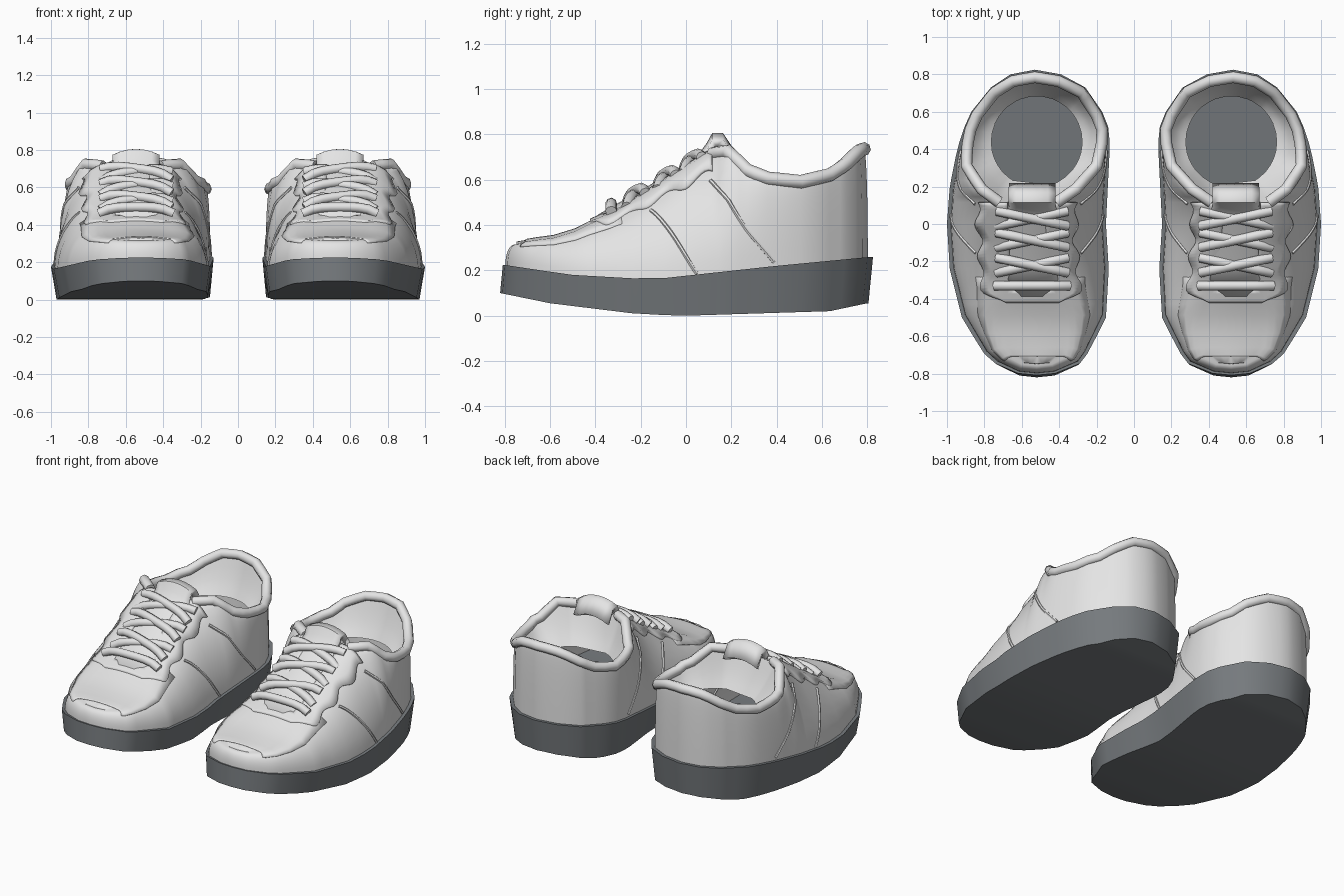
import bpy, bmesh, math
from mathutils import Vector

if "Cube" in bpy.data.objects:
    bpy.data.objects.remove(bpy.data.objects["Cube"])


def material(name, rgb):
    m = bpy.data.materials.new(name)
    m.diffuse_color = (*rgb, 1)
    m.use_nodes = True
    m.node_tree.nodes["Principled BSDF"].inputs["Base Color"].default_value = m.diffuse_color
    return m


WHITE = material("light_leather", (0.78, 0.78, 0.78))
GREY = material("grey_rubber", (0.18, 0.195, 0.207))


def lerp(table, y):
    """Piecewise linear lookup in a list of (y, value)."""
    if y <= table[0][0]:
        return table[0][1]
    for (a, u), (b, v) in zip(table, table[1:]):
        if y <= b:
            return u + (v - u) * (y - a) / (b - a)
    return table[-1][1]


# Plan outline: y, inner x, outer x
PLAN = [(-.82, .52, .52), (-.81, .42, .62), (-.755, .29, .74), (-.7, .25, .8), (-.5, .15, .92),
        (-.24, .135, .985), (0, .15, 1.0), (.2, .14, .985), (.4, .13, .945), (.5, .13, .915),
        (.6, .17, .87), (.73, .26, .765), (.8, .39, .66), (.825, .53, .53)]
INNER = [(p[0], p[1]) for p in PLAN]
OUTER = [(p[0], p[2]) for p in PLAN]
SOLE_TOP = [(-.82, .225), (-.5, .18), (-.15, .16), (.4, .22), (.82, .26)]
SOLE_LOW = [(-.82, .10), (-.6, .055), (-.2, .006), (0, 0), (.65, .02), (.82, .055)]
RIM_Z = [(-.82, .315), (-.7, .33), (-.55, .345), (-.44, .40), (-.3, .46), (-.1, .585), (.1, .71),
         (.19, .725), (.28, .64), (.37, .605), (.52, .59), (.65, .62), (.73, .67), (.79, .72), (.82, .735)]
RIM_RATIO = [(-.82, .8), (-.7, .7), (-.5, .52), (-.35, .38), (-.1, .34), (.12, .38), (.19, .62),
             (.32, .88), (.5, .96), (.82, .94)]
ROUND = [(-.7, .85), (-.4, 1.0), (-.1, 1.2), (.15, 1.2), (.4, .9)]
YS = [-.82, -.81, -.755, -.7, -.6, -.5, -.44, -.35, -.24, -.1, 0, .12, .15, .19, .24, .28, .32,
      .37, .44, .52, .6, .65, .7, .73, .77, .8, .815, .825]


def surf(y, side, t):
    """Upper surface: t 0..1 climbs the wall, 1..2 crosses to the centre line."""
    xi, xo = lerp(INNER, y), lerp(OUTER, y)
    c, hw = (xi + xo) / 2, (xo - xi) / 2 * .955
    z0, rz = lerp(SOLE_TOP, y) - .01, lerp(RIM_Z, y)
    rim, p = hw * lerp(RIM_RATIO, y), lerp(ROUND, y)
    y0 = y * .972
    y1 = y0 + max(0, -.6 - y) * .22 - max(0, y - .7) * .14
    if t > 1:
        u = t - 1
        return Vector((c + side * rim * (1 - u), y1, rz + .012 * math.sin(u * math.pi / 2)))
    a = t * math.pi / 2
    f = max(math.cos(a), 0) ** p if t < 1 else 0
    return Vector((c + side * (rim + (hw - rim) * f), y0 + (y1 - y0) * (1 - f),
                   z0 + (rz - z0) * math.sin(a) ** p))


def grid(bm, f, us, vs, closed=False):
    rows = [[bm.verts.new(f(u, v)) for v in vs] for u in us]
    n = len(rows)
    for i in range(n if closed else n - 1):
        a, b = rows[i], rows[(i + 1) % n]
        for j in range(len(vs) - 1):
            bm.faces.new((a[j], b[j], b[j + 1], a[j + 1]))
    return rows


def tube(bm, path, r, sides=8):
    rings = []
    for i, p in enumerate(path):
        d = (path[min(i + 1, len(path) - 1)] - path[max(i - 1, 0)]).normalized()
        s = d.cross(Vector((0, .1, 1))).normalized()
        n = s.cross(d)
        rings.append([p + r * (s * math.cos(k * math.tau / sides) + n * math.sin(k * math.tau / sides))
                      for k in range(sides)])
    rows = grid(bm, lambda k, i: rings[i][k], range(sides), range(len(path)), True)
    bm.faces.new([q[0] for q in rows])
    bm.faces.new([q[-1] for q in rows])


def finish(bm, name, mat, thick=0, angle=40):
    bmesh.ops.remove_doubles(bm, verts=bm.verts, dist=.0015)
    bmesh.ops.recalc_face_normals(bm, faces=bm.faces)
    me = bpy.data.meshes.new(name)
    bm.to_mesh(me)
    bm.free()
    me.materials.append(mat)
    ob = bpy.data.objects.new(name, me)
    bpy.context.collection.objects.link(ob)
    bpy.ops.object.select_all(action='DESELECT')
    ob.select_set(True)
    bpy.context.view_layer.objects.active = ob
    bpy.ops.object.shade_smooth_by_angle(angle=math.radians(angle))
    if thick:
        s = ob.modifiers.new("thickness", 'SOLIDIFY')
        s.thickness, s.offset = thick, 0
    m = ob.modifiers.new("pair", 'MIRROR')
    m.use_mirror_merge = False


def steps(a, b, n):
    return [a + (b - a) * i / n for i in range(n + 1)]


# Sole: slab with rocker bottom
def sole_point(y, k):
    low = k in (0, 1, 4)
    xi, xo = lerp(INNER, y), lerp(OUTER, y)
    waist = .03 * max(0, 1 - abs(y - .05) / .35)
    if low:
        c = (xi + xo) / 2
        xi, xo = c + (xi - c) * .95 + waist, c + (xo - c) * .93
    x = xi if k in (0, 3, 4) else xo
    yy = y - (.02 * max(0, y) / .82 if low else .012 * min(0, y + .6) / .22)
    return Vector((x, yy, lerp(SOLE_LOW if low else SOLE_TOP, y)))


bm = bmesh.new()
grid(bm, sole_point, YS, range(5))
finish(bm, "sole", GREY, angle=35)

# Upper: walls all round, closed across the front
bm = bmesh.new()
for side in (-1, 1):
    grid(bm, lambda y, t: surf(y, side, t), YS, steps(0, 1, 9))
    grid(bm, lambda y, t: surf(y, side, t), [y for y in YS if y <= .12], steps(1, 2, 3))
finish(bm, "upper", WHITE, angle=50)

# Collar roll and lining that narrows to the foot opening
back = [y for y in YS if y >= .12]
rim = [surf(y, -1, 1) for y in back] + [surf(y, 1, 1) for y in reversed(back[:-1])]
bm = bmesh.new()
tube(bm, rim, .031)
finish(bm, "collar", WHITE, angle=60)


def lining_point(i, t):
    p = rim[i]
    c = Vector((.52, .44, .49))
    d = Vector((p.x - c.x, p.y - c.y, 0)).normalized()
    q = p.lerp(c + d * .243, t)
    q.z -= .02 * math.sin(t * math.pi)
    return q


bm = bmesh.new()
grid(bm, lining_point, range(len(rim)), steps(0, 1, 4), True)
finish(bm, "lining", WHITE, angle=60)

# Tongue
T_Z = [(-.38, .43), (-.1, .59), (.06, .69), (.105, .75), (.125, .79), (.155, .79), (.205, .71)]
bm = bmesh.new()
grid(bm, lambda y, x: Vector((.545 + x * (.15 if y < .1 else .12), y, lerp(T_Z, y) - .03 * x * x)),
     [-.38, -.2, -.1, 0, .06, .105, .125, .155, .205], steps(-1, 1, 6))
finish(bm, "tongue", WHITE, .036, 60)

# Lace panels with wavy edge, joined in a rounded end below the laces
bm = bmesh.new()
for side in (-1, 1):
    def panel(i, k):
        y = -.43 + .55 * i / 32
        lo = .71 + .04 * math.cos(i * math.pi / 5) - .04 * i / 32
        lo += (1.2 - lo) * max(0, 1 - i / 4) ** 2
        return surf(y, side, lo + (1.3 - lo) * k)
    grid(bm, panel, range(33), steps(0, 1, 5))
    grid(bm, lambda i, t: surf(-.43 + .55 * i / 32, side, t), range(5), steps(1.3, 2, 3))
finish(bm, "lace_panel", WHITE, .026, 45)

# Toe panel plate
bm = bmesh.new()
for side in (-1, 1):
    grid(bm, lambda y, k: surf(y, side, .6 + 1.4 * k),
         [-.765, -.755, -.7, -.6, -.5, -.44, -.35, -.29], steps(0, 1, 9))
finish(bm, "toe_panel", WHITE, .009, 60)

# Side seams laid on the wall
bm = bmesh.new()
for side in (-1, 1):
    for y0, y1 in ((.05, -.16), (.4, .11)):
        tube(bm, [surf(y0 + (y1 - y0) * s, side, .03 + .58 * s) for s in steps(0, 1, 14)], .009, 6)
finish(bm, "side_seams", WHITE)

# Laces: one straight bar and three crossed pairs
bm = bmesh.new()


def lace(y, dy, lift, half):
    pts = []
    for s in steps(-1, 1, 8):
        yy = y + dy * s
        pts.append(Vector((.545 + half * s, yy, lerp(T_Z, yy) + .024 + lift - .035 * s ** 4)))
    tube(bm, pts, .026)


lace(-.33, 0, .012, .2)
for y in (-.22, -.085, .03):
    lace(y, .04, .006, .19)
    lace(y, -.04, -.008, .19)
finish(bm, "laces", WHITE, angle=60)
